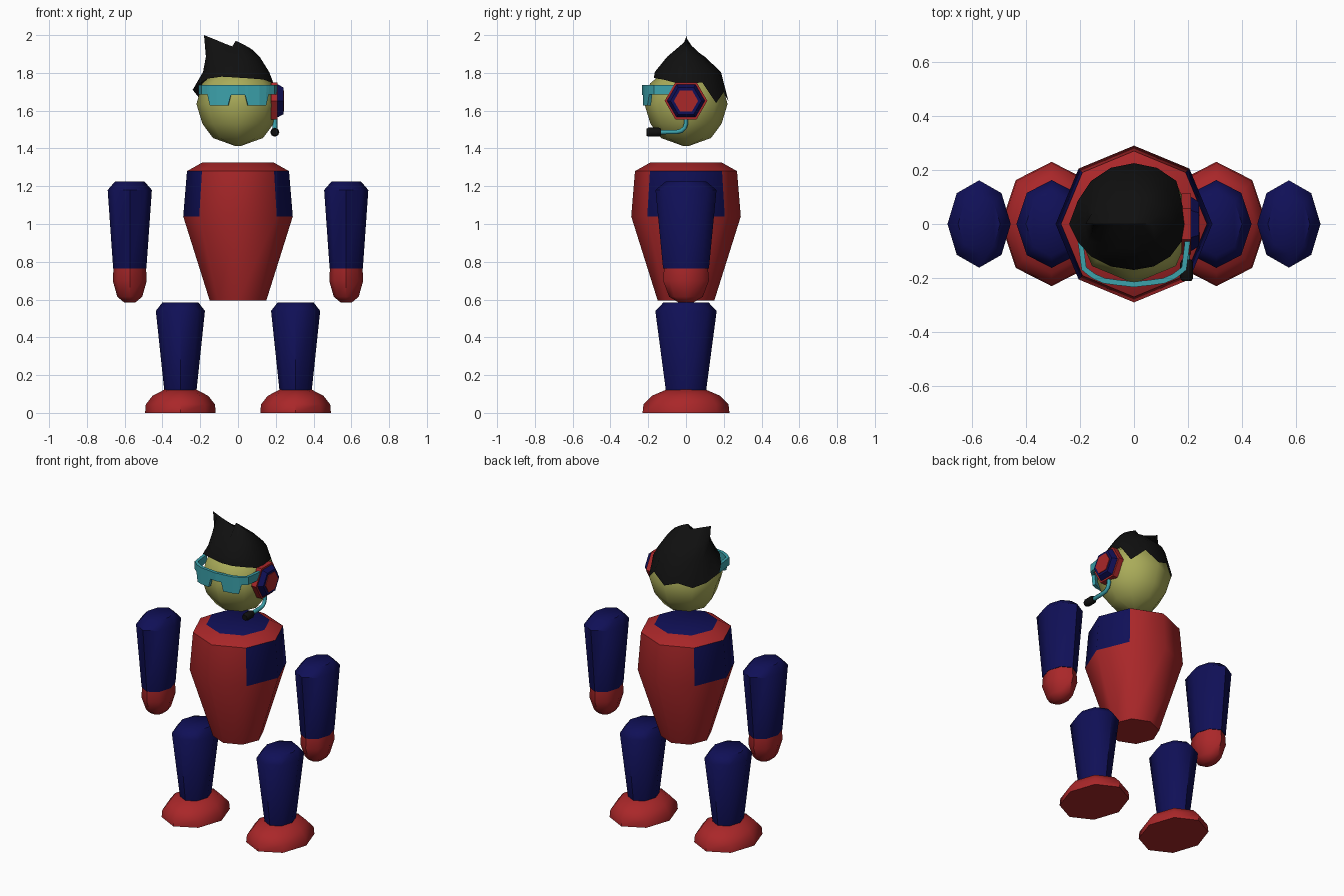
import bpy, bmesh
from math import sin, cos, pi, radians
from mathutils import Vector

if "Cube" in bpy.data.objects:
    bpy.data.objects.remove(bpy.data.objects["Cube"])


def material(name, r, g, b):
    m = bpy.data.materials.new(name)
    m.use_nodes = True
    m.diffuse_color = (r, g, b, 1)
    m.node_tree.nodes["Principled BSDF"].inputs["Base Color"].default_value = (r, g, b, 1)
    return m


RED = material("red", 0.40, 0.02, 0.022)
NAVY = material("navy", 0.005, 0.005, 0.095)
SKIN = material("yellow green skin", 0.40, 0.41, 0.10)
CYAN = material("cyan", 0.045, 0.36, 0.41)
BLACK = material("black", 0.005, 0.005, 0.005)


def finish(name, bm, mats, angle=50):
    bmesh.ops.remove_doubles(bm, verts=bm.verts, dist=0.0005)
    bmesh.ops.recalc_face_normals(bm, faces=bm.faces)
    mesh = bpy.data.meshes.new(name)
    bm.to_mesh(mesh)
    bm.free()
    for m in mats:
        mesh.materials.append(m)
    ob = bpy.data.objects.new(name, mesh)
    bpy.context.collection.objects.link(ob)
    if angle:
        bpy.ops.object.select_all(action='DESELECT')
        ob.select_set(True)
        bpy.context.view_layer.objects.active = ob
        bpy.ops.object.shade_smooth_by_angle(angle=radians(angle))
    return ob


def bridge(bm, rings, closed=True):
    n = len(rings[0])
    for a, b in zip(rings, rings[1:]):
        for i in range(n if closed else n - 1):
            j = (i + 1) % n
            bm.faces.new((a[i], a[j], b[j], b[i]))


def lathe(name, mats, profile, x=0, stretch=1, sides=8, axis='Z', origin=(0, 0, 0), angle=50, rule=None):
    """Turn (radius, height) points round an axis, with the depth stretched."""
    bm = bmesh.new()
    o = Vector(origin)
    rings = []
    for r, h in profile:
        ring = []
        for i in range(sides):
            a = 2 * pi * i / sides
            u, v = r * cos(a), r * sin(a)
            p = {'Z': (x + u, v * stretch, h), 'X': (h, u, v), 'Y': (u, h, v)}[axis]
            ring.append(bm.verts.new(o + Vector(p)))
        rings.append(ring)
    bridge(bm, rings)
    bm.faces.new(rings[0])
    bm.faces.new(rings[-1])
    if rule:
        for f in bm.faces:
            f.material_index = rule(f.calc_center_median())
    return finish(name, bm, mats, angle)


# Torso with navy shoulder panels and neck cap
def torso_colour(c):
    panel = 1.05 < c.z < 1.27 and abs(c.x) > abs(c.y)
    return 1 if panel or c.z > 1.32 else 0


lathe("torso", [RED, NAVY], [(0.15, 0.595), (0.29, 1.04), (0.27, 1.28), (0.19, 1.325)],
      rule=torso_colour)

# Arms, hands, legs and feet
for side, s in (("left", 1), ("right", -1)):
    ax, lx = 0.573 * s, 0.305 * s
    lathe(side + "_arm", [NAVY], [(0.088, 0.765), (0.117, 1.18), (0.078, 1.225)], ax, 1.38)
    lathe(side + "_hand", [RED], [(0.03, 0.585), (0.066, 0.615), (0.09, 0.70), (0.086, 0.766)], ax, 1.35)
    lathe(side + "_leg", [NAVY], [(0.085, 0.115), (0.13, 0.54), (0.095, 0.585)], lx, 1.25)
    lathe(side + "_foot", [RED], [(0.187, 0), (0.183, 0.045), (0.148, 0.09), (0.085, 0.123)], lx, 1.23)

# Head
lathe("head", [SKIN], [(0.012, 1.412), (0.132, 1.455), (0.188, 1.53), (0.22, 1.635),
                       (0.19, 1.745), (0.11, 1.81)])

# Hair: columns from an uneven hairline up to a slanted ridge
hairline = [1.74, 1.75, 1.64, 1.71, 1.65, 1.68, 1.65, 1.67,
            1.71, 1.74, 1.77, 1.78, 1.775, 1.77, 1.765, 1.75]
ridge = [(0.08, 1.92), (0.065, 1.93), (0.03, 1.95), (-0.012, 1.97), (-0.03, 1.94),
         (-0.07, 1.955), (-0.11, 1.972), (-0.15, 1.988), (-0.18, 2.0)]
bm = bmesh.new()
rings = [[], [], [], []]
for i, z in enumerate(hairline):
    a = 2 * pi * i / 16
    c, s = cos(a), sin(a)
    back = s > 0
    rx = 0.24 if c < -0.99 else 0.225 if c < 0 else 0.19 if not back or c > 0.9 else 0.222
    ry = 0.225 if back else 0.17
    rings[0].append(bm.verts.new((rx * c, ry * s, z)))
    rings[1].append(bm.verts.new(((0.165 if c > 0 else 0.185) * c, (0.185 if back else 0.165) * s, 1.805)))
    rings[2].append(bm.verts.new(((0.115 if c > 0 else 0.17) * c, 0.1 * s, 1.885)))
    px, pz = ridge[min(i, 16 - i)]
    rings[3].append(bm.verts.new((px, 0, pz)))
bridge(bm, rings)
finish("hair", bm, [BLACK], 40)

# Wraparound visor with two dropped lenses
half = [(0.2, -0.05, 1.685), (0.185, -0.165, 1.685), (0.157, -0.187, 1.685), (0.145, -0.195, 1.627),
        (0.11, -0.21, 1.627), (0.052, -0.218, 1.627), (0.037, -0.219, 1.683)]
path = [(-x, y, z) for x, y, z in half] + [(0, -0.224, 1.683)] + half[::-1]
bm = bmesh.new()
bridge(bm, [[bm.verts.new(p) for p in path],
            [bm.verts.new((x, y, 1.735)) for x, y, z in path]], closed=False)
visor = finish("visor", bm, [CYAN], 0)
mod = visor.modifiers.new("thickness", 'SOLIDIFY')
mod.thickness = 0.02
mod.offset = 0

# Ear cup: red rim, navy cap and red hub
ear = (0, 0, 1.652)
lathe("ear_rim", [RED], [(0.113, 0.175), (0.113, 0.21)], sides=6, axis='X', origin=ear, angle=0)
lathe("ear_cap", [NAVY], [(0.102, 0.205), (0.098, 0.215), (0.082, 0.24)], sides=6, axis='X', origin=ear, angle=0)
lathe("ear_hub", [RED], [(0.064, 0.237), (0.064, 0.244)], sides=6, axis='X', origin=ear, angle=0)

# Microphone boom and tip
curve = bpy.data.curves.new("mic_boom", 'CURVE')
curve.dimensions = '3D'
curve.bevel_depth = 0.013
curve.bevel_resolution = 1
curve.use_fill_caps = True
points = [(0, 1.57), (0, 1.53), (-0.008, 1.508), (-0.025, 1.493), (-0.05, 1.487), (-0.14, 1.486)]
spline = curve.splines.new('POLY')
spline.points.add(len(points) - 1)
for p, (y, z) in zip(spline.points, points):
    p.co = (0.195, y, z, 1)
curve.materials.append(CYAN)
bpy.context.collection.objects.link(bpy.data.objects.new("mic_boom", curve))
lathe("mic_tip", [BLACK], [(0.018, -0.21), (0.024, -0.2), (0.024, -0.145), (0.018, -0.132)],
      sides=8, axis='Y', origin=(0.195, 0, 1.486))
